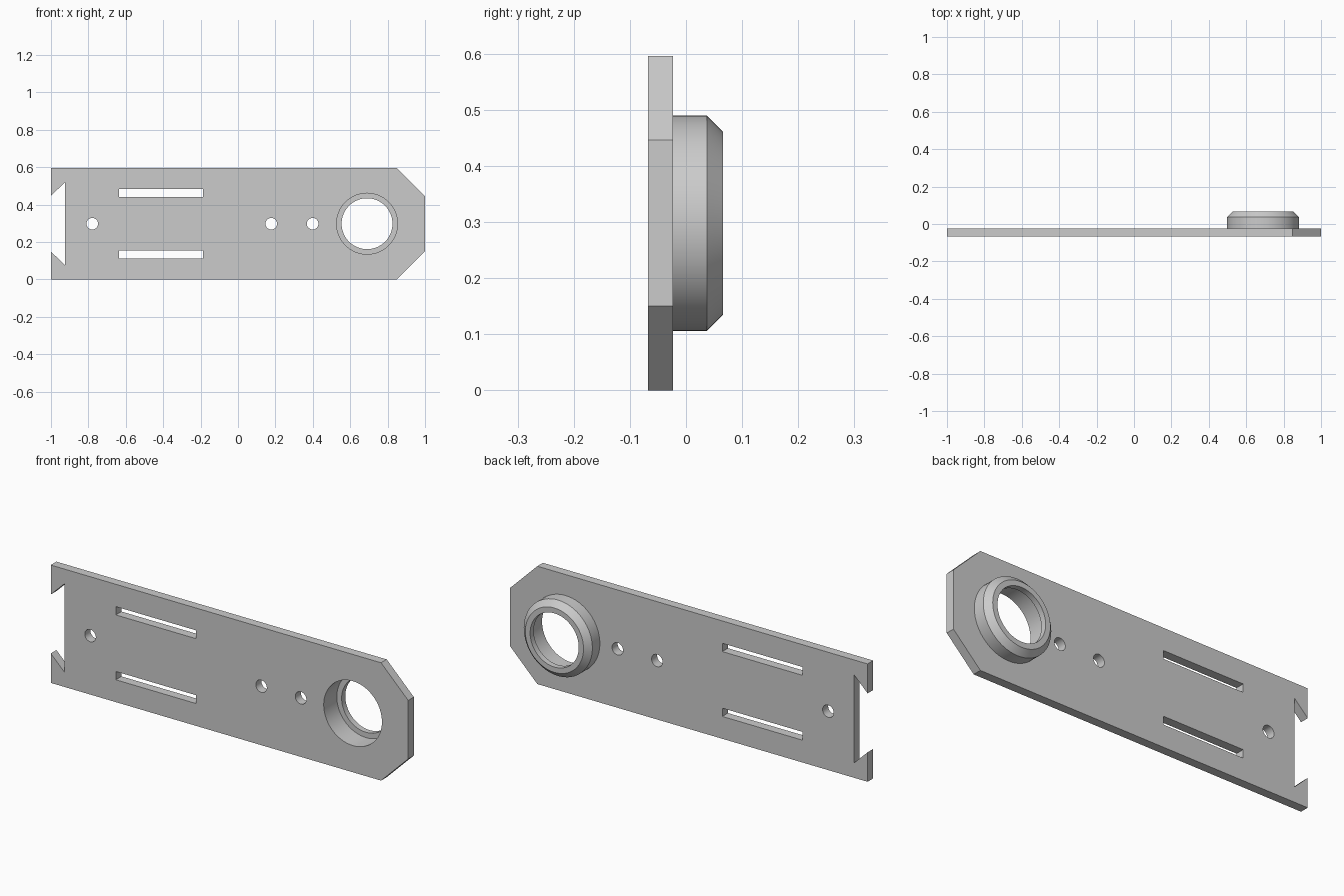
import bpy, bmesh
from math import cos, sin, pi, radians
from mathutils import Matrix, Vector

cube = bpy.data.objects.get("Cube")
if cube:
    bpy.data.objects.remove(cube)

MID = 0.298                      # half height of the plate
FRONT, BACK = -0.068, -0.023     # plate faces along y
RING_X, BORE = 0.69, 0.163

grey = bpy.data.materials.new("plain grey")
grey.use_nodes = True
GREY = (0.6, 0.6, 0.6, 1)
grey.diffuse_color = GREY
grey.node_tree.nodes["Principled BSDF"].inputs["Base Color"].default_value = GREY


def finish(obj, angle):
    obj.data.materials.clear()
    obj.data.materials.append(grey)
    bpy.ops.object.select_all(action='DESELECT')
    obj.select_set(True)
    bpy.context.view_layer.objects.active = obj
    bpy.ops.object.shade_smooth_by_angle(angle=radians(angle))


def circle(x, r, n):
    return [(x + r * cos(2 * pi * i / n), r * sin(2 * pi * i / n)) for i in range(n)]


def rectangle(x0, x1, z0, z1):
    return [(x0, z0), (x1, z0), (x1, z1), (x0, z1)]


# Plate outline: upper half, mirrored; chamfered nose and dovetail notch
upper = [(1, 0.148), (0.848, MID), (-1, MID), (-1, 0.149), (-0.924, 0.223)]
outline = upper + [(x, -z) for x, z in reversed(upper)]

# Openings: screw holes, two slots and the ring bore
loops = [outline, circle(RING_X, BORE, 64)]
loops += [circle(x, 0.031, 32) for x in (-0.779, 0.178, 0.399)]
loops += [rectangle(-0.636, -0.187, z - 0.021, z + 0.021) for z in (-0.164, 0.164)]

curve = bpy.data.curves.new("plate_outline", 'CURVE')
curve.dimensions = '2D'
curve.fill_mode = 'BOTH'
curve.extrude = (BACK - FRONT) / 2
for loop in loops:
    spline = curve.splines.new('POLY')
    spline.points.add(len(loop) - 1)
    for point, (x, z) in zip(spline.points, loop):
        point.co = (x, z, 0, 1)
    spline.use_cyclic_u = True
source = bpy.data.objects.new("plate_outline", curve)
bpy.context.collection.objects.link(source)
bpy.context.view_layer.update()
mesh = bpy.data.meshes.new_from_object(
    source.evaluated_get(bpy.context.evaluated_depsgraph_get()))
bpy.data.objects.remove(source)
mesh.transform(Matrix.Translation((0, (FRONT + BACK) / 2, MID)) @ Matrix.Rotation(pi / 2, 4, 'X'))

bm = bmesh.new()
bm.from_mesh(mesh)
bmesh.ops.remove_doubles(bm, verts=bm.verts, dist=0.0001)
bmesh.ops.recalc_face_normals(bm, faces=bm.faces)
bm.to_mesh(mesh)
bm.free()
plate = bpy.data.objects.new("plate", mesh)
bpy.context.collection.objects.link(plate)
finish(plate, 30)

# Collar: turned profile (radius, y) with chamfered rim and inner lip
profile = [(BORE, BACK), (0.192, BACK), (0.192, 0.037), (0.163, 0.066),
           (0.136, 0.066), (0.136, 0.037), (BORE, 0.037)]
bm = bmesh.new()
verts = [bm.verts.new((RING_X + r, y, MID)) for r, y in profile]
edges = [bm.edges.new((verts[i - 1], verts[i])) for i in range(len(verts))]
bmesh.ops.spin(bm, geom=verts + edges, cent=Vector((RING_X, 0, MID)),
               axis=(0, 1, 0), angle=2 * pi, steps=64)
bmesh.ops.remove_doubles(bm, verts=bm.verts, dist=0.0001)
bmesh.ops.recalc_face_normals(bm, faces=bm.faces)
mesh = bpy.data.meshes.new("collar")
bm.to_mesh(mesh)
bm.free()
collar = bpy.data.objects.new("collar", mesh)
bpy.context.collection.objects.link(collar)
finish(collar, 30)
